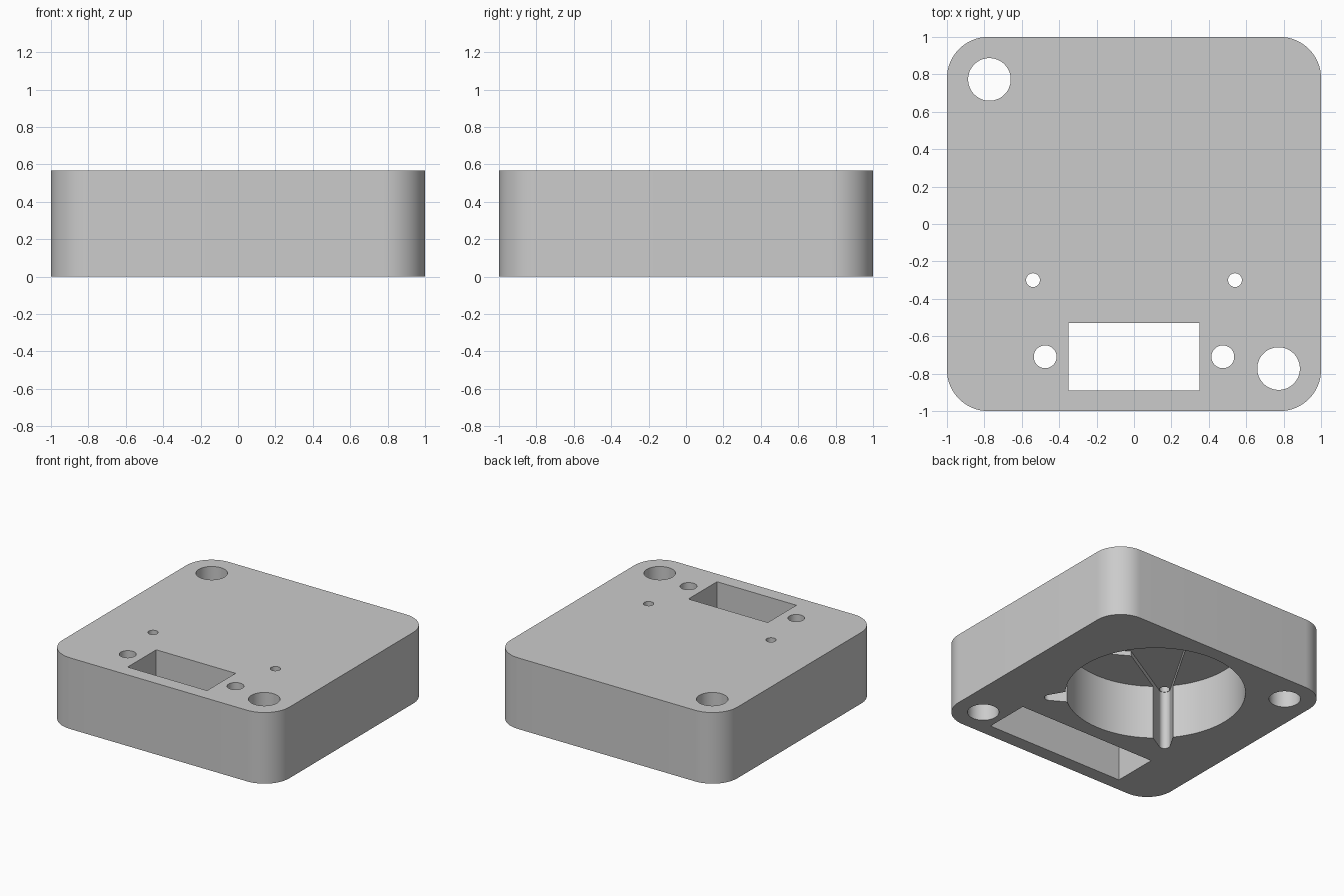
import bpy, bmesh
from math import pi, cos, sin, acos, radians

cube = bpy.data.objects.get("Cube")
if cube:
    bpy.data.objects.remove(cube, do_unlink=True)

HEIGHT = 0.567
BELOW, ABOVE = -0.1, HEIGHT + 0.1

grey = bpy.data.materials.new("plain grey")
grey.use_nodes = True
colour = (0.6, 0.6, 0.6, 1)
grey.diffuse_color = colour
grey.node_tree.nodes["Principled BSDF"].inputs["Base Color"].default_value = colour


def arc(x, y, r, start, end, steps):
    angles = [start + (end - start) * i / steps for i in range(steps + 1)]
    return [(x + r * cos(a), y + r * sin(a)) for a in angles]


def circle(x, y, r, steps=48):
    return arc(x, y, r, 0, 2 * pi, steps)[:-1]


def rectangle(x, y, half_x, half_y):
    return [(x + sx * half_x, y + sy * half_y)
            for sx, sy in ((-1, -1), (1, -1), (1, 1), (-1, 1))]


def rounded_square(half, r):
    points = []
    for i, (sx, sy) in enumerate(((1, 1), (-1, 1), (-1, -1), (1, -1))):
        points += arc(sx * (half - r), sy * (half - r), r, i * pi / 2, (i + 1) * pi / 2, 16)
    return points


def tapered_arm(x, y, hub, tip, length, direction):
    # Outline of a large hub circle joined by tangents to a small tip circle
    b = acos((hub - tip) / length)
    tx, ty = x + length * cos(direction), y + length * sin(direction)
    return (arc(tx, ty, tip, direction - b, direction + b, 16)
            + arc(x, y, hub, direction + b, direction + 2 * pi - b, 32))


def prism(name, outline, z0, z1):
    bm = bmesh.new()
    base = bm.faces.new([bm.verts.new((x, y, z0)) for x, y in outline])
    top = bmesh.ops.extrude_face_region(bm, geom=[base])["geom"]
    bmesh.ops.translate(bm, vec=(0, 0, z1 - z0),
                        verts=[v for v in top if isinstance(v, bmesh.types.BMVert)])
    bmesh.ops.recalc_face_normals(bm, faces=bm.faces[:])
    mesh = bpy.data.meshes.new(name)
    bm.to_mesh(mesh)
    bm.free()
    mesh.materials.append(grey)
    obj = bpy.data.objects.new(name, mesh)
    bpy.context.collection.objects.link(obj)
    return obj


body = prism("housing_block", rounded_square(1, 0.22), 0, HEIGHT)

# Round pocket, connector recess and window
HUB_Y = 0.24
cutters = [
    prism("round_pocket", circle(0, HUB_Y, 0.65, 96), BELOW, 0.43),
    prism("connector_recess", rectangle(0, -0.71, 0.605, 0.181), BELOW, 0.31),
    prism("connector_window", rectangle(0, -0.71, 0.35, 0.18), 0.25, ABOVE),
]

# Mirrored arm pockets, pin holes and screw holes
for side, direction in ((1, -pi / 4), (-1, -3 * pi / 4)):
    cutters += [
        prism("arm_pocket", tapered_arm(0, HUB_Y, 0.235, 0.04, 0.764, direction), BELOW, 0.468),
        prism("pin_hole", circle(side * 0.54, HUB_Y - 0.54, 0.037, 32), 0.4, ABOVE),
        prism("screw_hole", circle(side * 0.475, -0.71, 0.061), 0.25, ABOVE),
        prism("mounting_hole", circle(side * 0.773, -side * 0.773, 0.114), BELOW, ABOVE),
    ]

for cutter in cutters:
    cutter.hide_render = True
    cut = body.modifiers.new(cutter.name, "BOOLEAN")
    cut.operation = "DIFFERENCE"
    cut.solver = "EXACT"
    cut.object = cutter

# Bake the cuts and drop the cutters
bpy.context.view_layer.update()
baked = bpy.data.meshes.new_from_object(body.evaluated_get(bpy.context.evaluated_depsgraph_get()))
body.modifiers.clear()
body.data = baked
for cutter in cutters:
    bpy.data.objects.remove(cutter, do_unlink=True)

bpy.ops.object.select_all(action="DESELECT")
body.select_set(True)
bpy.context.view_layer.objects.active = body
bpy.ops.object.shade_smooth_by_angle(angle=radians(30))
